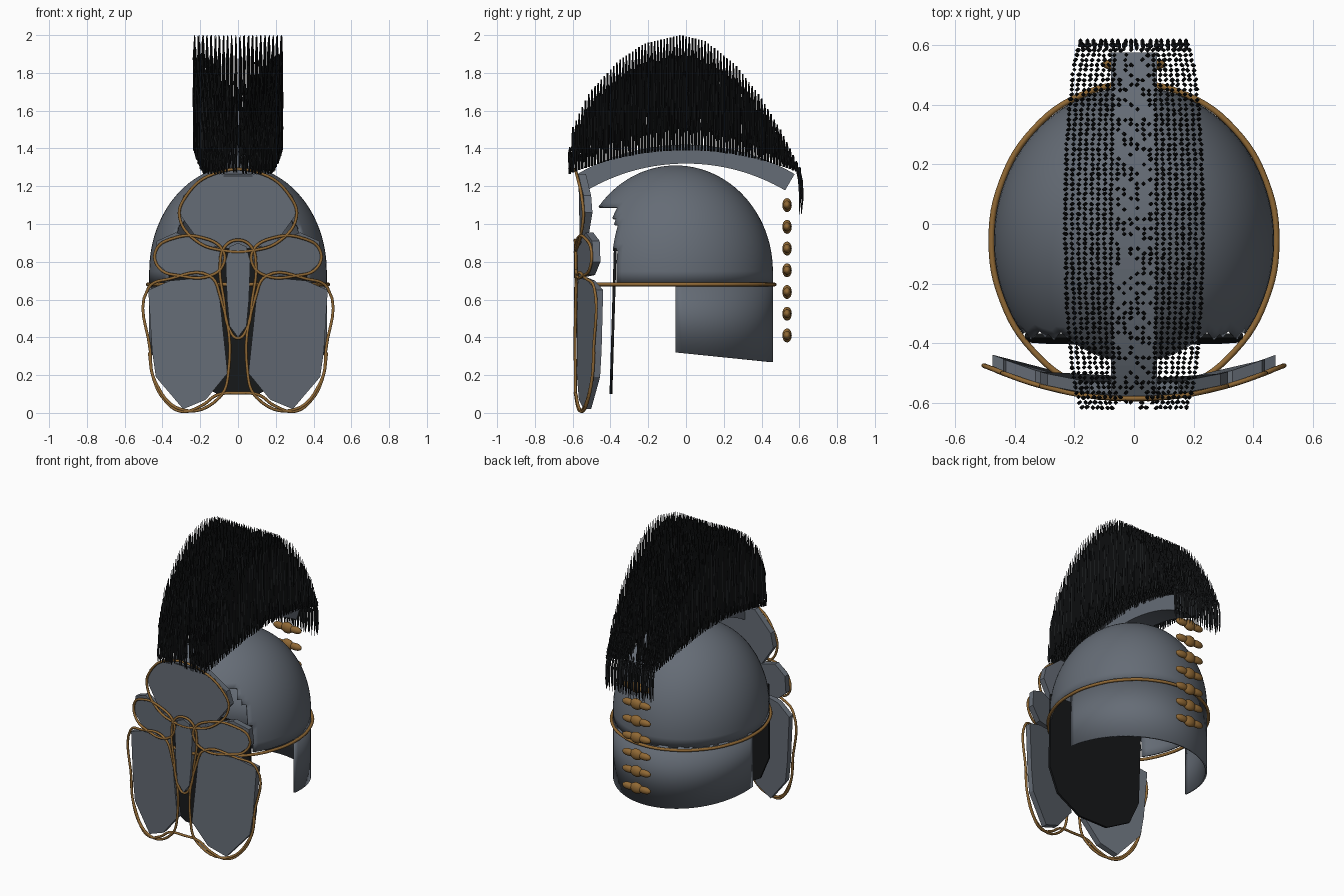
import bpy, bmesh, math, random

if "Cube" in bpy.data.objects:
    bpy.data.objects.remove(bpy.data.objects["Cube"])
random.seed(4)


def material(name, color):
    m = bpy.data.materials.new(name)
    m.diffuse_color = (*color, 1)
    m.use_nodes = True
    m.node_tree.nodes["Principled BSDF"].inputs["Base Color"].default_value = m.diffuse_color
    return m


STEEL = material("steel", (0.13, 0.15, 0.18))
BRONZE = material("bronze", (0.28, 0.14, 0.035))
BLACK = material("black", (0.008, 0.009, 0.01))


def finish(name, bm, mat, smooth=False, thick=0):
    bmesh.ops.recalc_face_normals(bm, faces=bm.faces[:])
    me = bpy.data.meshes.new(name)
    bm.to_mesh(me)
    bm.free()
    me.materials.append(mat)
    ob = bpy.data.objects.new(name, me)
    bpy.context.collection.objects.link(ob)
    if thick:
        mod = ob.modifiers.new("thickness", "SOLIDIFY")
        mod.thickness = thick
    if smooth:
        for p in me.polygons:
            p.use_smooth = True
    return ob


def skin(bm, rings, closed=True, caps=False):
    """Join successive rings of points with quads."""
    vs = [[bm.verts.new(p) for p in r] for r in rings]
    n = len(vs[0])
    for a, b in zip(vs, vs[1:]):
        for i in range(n if closed else n - 1):
            j = (i + 1) % n
            bm.faces.new((a[i], a[j], b[j], b[i]))
    if caps:
        bm.faces.new(vs[0][::-1])
        bm.faces.new(vs[-1])
    return vs


def front_y(x):
    return -0.58 + 0.45 * x * x


def flip(pts):
    return [(-x, z) for x, z in pts]


def mirrored(half):
    """Complete a right-hand outline with its left-hand copy."""
    return half + [(-x, z) for x, z in reversed(half) if abs(x) > 1e-4]


def plate(name, pts, lift=0.0):
    bm = bmesh.new()
    skin(bm, [[(x, front_y(x) - lift + d, z) for x, z in pts] for d in (0, 0.04)], caps=True)
    finish(name, bm, STEEL)


def tube(name, pts, cyclic=True, r=0.008):
    cu = bpy.data.curves.new(name, "CURVE")
    cu.dimensions = "3D"
    cu.bevel_depth, cu.bevel_resolution, cu.resolution_u = r, 2, 6
    sp = cu.splines.new("BEZIER")
    sp.bezier_points.add(len(pts) - 1)
    for b, p in zip(sp.bezier_points, pts):
        b.co = p if len(p) == 3 else (p[0], front_y(p[0]) - 0.007, p[1])
        b.handle_left_type = b.handle_right_type = "AUTO"
    sp.use_cyclic_u = cyclic
    cu.materials.append(BRONZE)
    bpy.context.collection.objects.link(bpy.data.objects.new(name, cu))


# Dome shell with stepped face opening
CY, RX, RY, RZ, Z0 = -0.055, 0.47, 0.515, 0.56, 0.75
N = 96


def loop(s, z):
    return [(RX * s * math.cos(2 * math.pi * i / N), CY + RY * s * math.sin(2 * math.pi * i / N), z)
            for i in range(N)]


bm = bmesh.new()
rings = [loop(1, 0.69)] + [loop(math.cos(a), Z0 + RZ * math.sin(a))
                           for a in [math.pi / 2 * k / 24 for k in range(24)]]
top = skin(bm, rings)[-1]
apex = bm.verts.new((0, CY, Z0 + RZ))
for i in range(N):
    bm.faces.new((top[i], top[(i + 1) % N], apex))
front = [f for f in bm.faces if f.calc_center_median().y < -0.375 and f.calc_center_median().z < 1.1]
bmesh.ops.delete(bm, geom=front, context="FACES")
finish("dome", bm, STEEL, True, 0.012)

# Neck guard around the back half
bm = bmesh.new()
half = [(RX * math.cos(math.pi * i / 48), CY + RY * math.sin(math.pi * i / 48)) for i in range(49)]
skin(bm, [[(x, y, 0.70) for x, y in half],
          [(x, y, 0.32 - 0.1 * (y - CY)) for x, y in half]], closed=False)
finish("neck_guard", bm, STEEL, True, 0.012)

# Bronze band round the helmet
tube("band", [(0.478 * math.cos(math.pi * i / 8), CY + 0.525 * math.sin(math.pi * i / 8), 0.68)
              for i in range(16)], r=0.01)

# Dark backing behind the face opening
bm = bmesh.new()
back = mirrored([(0.0, 0.1), (0.11, 0.1), (0.29, 0.2), (0.36, 0.36), (0.365, 0.87), (0.0, 0.87)])
skin(bm, [[(x, -0.408 + 0.03 * z + d, z) for x, z in back] for d in (0, 0.015)], caps=True)
finish("face_backing", bm, BLACK)

# Cheek and brow plates with bronze trim, both sides
cheek = [(0.14, 0.72), (0.36, 0.7), (0.475, 0.65), (0.455, 0.33), (0.435, 0.19), (0.29, 0.02),
         (0.17, 0.07), (0.055, 0.21), (0.1, 0.64)]
cheek_rim = [(0.15, 0.725), (0.36, 0.71), (0.475, 0.66), (0.465, 0.33), (0.44, 0.17), (0.29, 0.015),
             (0.1, 0.08), (0.05, 0.22), (0.095, 0.62)]
brow = [(0.07, 0.86), (0.17, 0.9), (0.33, 0.955), (0.43, 0.91), (0.44, 0.8), (0.36, 0.73),
        (0.14, 0.72), (0.08, 0.78)]
brow_rim = [(0.08, 0.86), (0.2, 0.93), (0.34, 0.925), (0.435, 0.86), (0.42, 0.77), (0.3, 0.725),
            (0.15, 0.725), (0.08, 0.78)]
for side, f in (("right", list), ("left", flip)):
    plate("cheek_plate_" + side, f(cheek))
    plate("brow_plate_" + side, f(brow))
    tube("cheek_trim_" + side, f(cheek_rim))
    tube("brow_trim_" + side, f(brow_rim))

# Lower rim linking the cheeks
lower = [(0.0, 0.105), (0.11, 0.095), (0.19, 0.04), (0.3, 0.008), (0.39, 0.07), (0.45, 0.19), (0.47, 0.32)]
tube("lower_rim", flip(lower[:0:-1]) + lower, cyclic=False)

# Forehead plate and nose guard
fore = mirrored([(0.15, 1.265), (0.29, 1.15), (0.315, 1.06), (0.2, 0.9), (0.07, 0.87)])
plate("forehead_plate", fore)
tube("forehead_trim", mirrored([(0.13, 1.265), (0.28, 1.14), (0.31, 1.04), (0.22, 0.91), (0.08, 0.86)]))
plate("nose_guard", mirrored([(0.0, 0.9), (0.045, 0.88), (0.065, 0.8), (0.058, 0.6), (0.045, 0.46), (0.0, 0.4)]), 0.012)
tube("nose_trim", mirrored([(0.0, 0.915), (0.07, 0.88), (0.095, 0.78), (0.075, 0.6), (0.045, 0.44), (0.0, 0.395)]))

# Arched crest holder
bm = bmesh.new()
arc = [math.radians(-30.3 + 60.6 * i / 32) for i in range(33)]
skin(bm, [[(x, r * math.sin(a), 0.28 + r * math.cos(a))
           for x, r in ((-0.077, 1.04), (0.077, 1.04), (0.077, 1.14), (-0.077, 1.14))] for a in arc], caps=True)
finish("crest_holder", bm, STEEL)

# Crest bristles
PROFILE = [(-0.62, 1.36), (-0.605, 1.5), (-0.51, 1.7), (-0.35, 1.87), (-0.22, 1.955), (-0.03, 2.0),
           (0.1, 1.97), (0.26, 1.845), (0.39, 1.68), (0.5, 1.5), (0.6, 1.3)]


def crest_top(y):
    for (a, za), (b, zb) in zip(PROFILE, PROFILE[1:]):
        if y <= b:
            return za + (zb - za) * (y - a) / (b - a)
    return PROFILE[-1][1]


def strand(bm, path, radii):
    skin(bm, [[(x + r * math.cos(k * math.pi / 2), y + r * math.sin(k * math.pi / 2), z) for k in range(4)]
              for (x, y, z), r in zip(path, radii)], caps=True)


bm = bmesh.new()
ROWS, COLS = 74, 22
for i in range(ROWS):
    y = -0.615 + 1.215 * i / (ROWS - 1)
    width = 0.165 + 0.065 * math.sqrt(max(0, 1 - (y / 0.62) ** 2))
    low = 1.39 - 0.33 * y * y
    high = max(crest_top(y), low + 0.03)
    for c in range(COLS):
        x = width * (2 * c / (COLS - 1) - 1)
        if abs(x) < 0.06 and random.random() < 0.5:
            continue
        path = [(x + random.uniform(-0.004, 0.004), y + random.uniform(-0.003, 0.003),
                 low + (high - low) * t) for t in (0, 0.2, 0.5, 0.8, 1)]
        strand(bm, path, (0.004, 0.006, 0.007, 0.006, 0.0015))
# Hanging fringe at the back
for row in range(2):
    for c in range(18):
        x = -0.175 + 0.35 * c / 17 + random.uniform(-0.005, 0.005)
        y = 0.585 + 0.012 * row
        end = random.uniform(1.05, 1.09)
        strand(bm, [(x, y, 1.3), (x, y + 0.015, 1.23), (x, y + 0.02, 1.14), (x, y + 0.014, end)],
               (0.005, 0.007, 0.006, 0.0015))
finish("crest_bristles", bm, BLACK)

# Bronze knots down the back
for k in range(7):
    z = 1.1 - 0.115 * k
    bm = bmesh.new()
    for x, sx, sy, sz in ((0, 0.045, 0.025, 0.037), (-0.06, 0.047, 0.02, 0.024), (0.06, 0.047, 0.02, 0.024)):
        new = bmesh.ops.create_uvsphere(bm, u_segments=16, v_segments=10, radius=1)["verts"]
        bmesh.ops.scale(bm, vec=(sx, sy, sz), verts=new)
        bmesh.ops.translate(bm, vec=(x, 0.535, z), verts=new)
    finish(f"back_knot_{k + 1}", bm, BRONZE, True)
